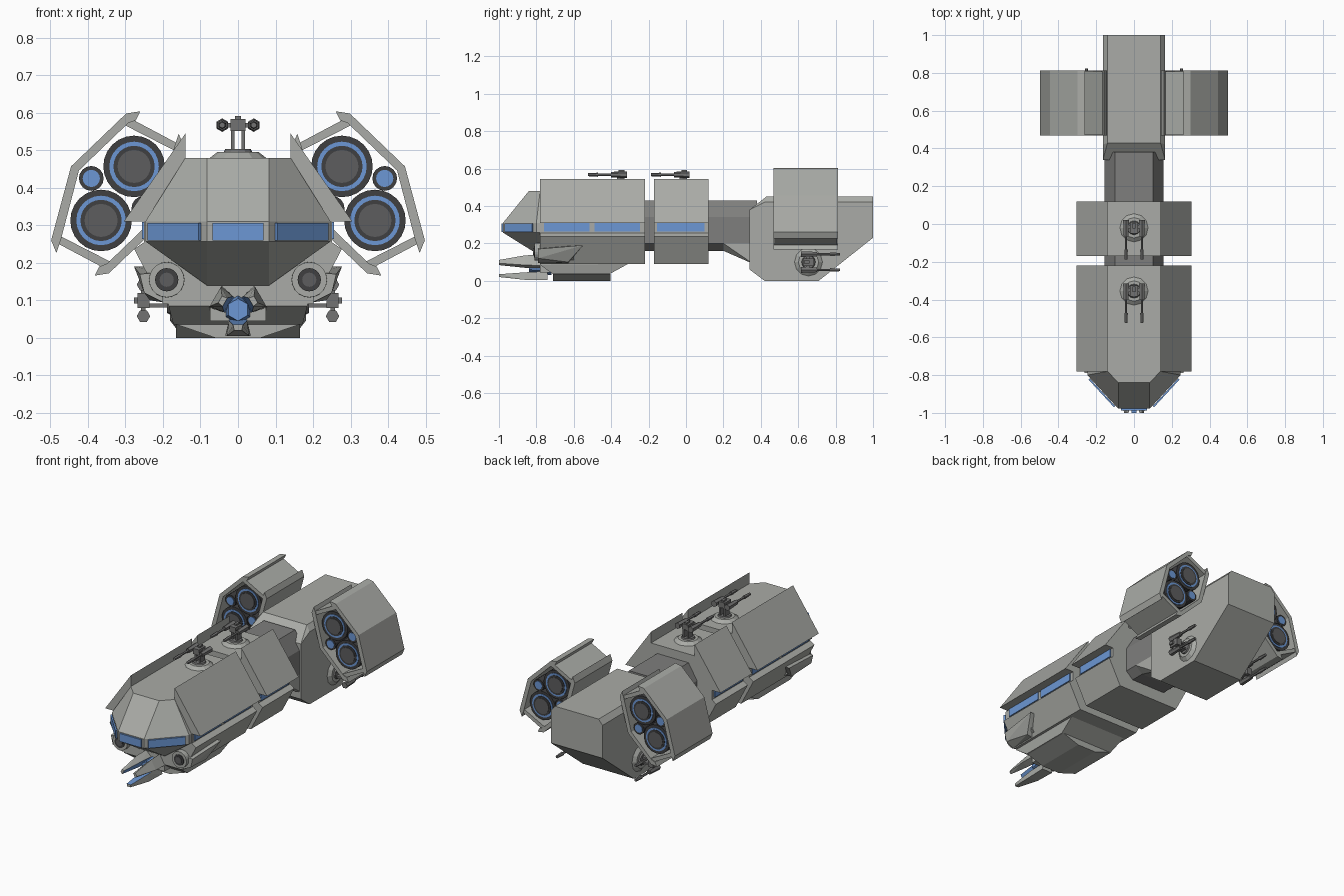
import bpy, bmesh, math
from mathutils import Matrix, Vector

if "Cube" in bpy.data.objects:
    bpy.data.objects.remove(bpy.data.objects["Cube"])


def material(name, rgb):
    m = bpy.data.materials.new(name)
    m.diffuse_color = (*rgb, 1)
    m.use_nodes = True
    m.node_tree.nodes["Principled BSDF"].inputs["Base Color"].default_value = m.diffuse_color
    return m


HULL = material("hull grey", (0.40, 0.41, 0.385))
NECK = material("mid grey", (0.21, 0.21, 0.205))
GUN = material("gun grey", (0.17, 0.17, 0.168))
DARK = material("engine dark", (0.05, 0.05, 0.052))
DISC = material("engine disc grey", (0.11, 0.11, 0.112))
BLUE = material("glow blue", (0.15, 0.31, 0.66))


def finish(name, bm, mats, mtx=None, rule=None):
    if mtx is not None:
        bm.transform(mtx)
    bmesh.ops.recalc_face_normals(bm, faces=bm.faces)
    bm.normal_update()
    if rule:
        for f in bm.faces:
            f.material_index = rule(f)
    me = bpy.data.meshes.new(name)
    bm.to_mesh(me)
    bm.free()
    for m in mats:
        me.materials.append(m)
    ob = bpy.data.objects.new(name, me)
    bpy.context.collection.objects.link(ob)
    return ob


def prism(name, section, y0, y1, mat, mtx=None):
    """Extrude an (x, z) section along y."""
    bm = bmesh.new()
    face = bm.faces.new([bm.verts.new((x, y0, z)) for x, z in section])
    ext = bmesh.ops.extrude_face_region(bm, geom=[face])
    bmesh.ops.translate(bm, vec=(0, y1 - y0, 0),
                        verts=[v for v in ext["geom"] if isinstance(v, bmesh.types.BMVert)])
    return finish(name, bm, [mat], mtx)


def hull(name, pts, mats, mtx=None, rule=None, mirror=False):
    """Faceted convex solid around a few points."""
    if mirror:
        pts = list(pts) + [(-x, y, z) for x, y, z in pts]
    bm = bmesh.new()
    for p in pts:
        bm.verts.new(p)
    res = bmesh.ops.convex_hull(bm, input=bm.verts)
    loose = [v for v in bm.verts if not v.link_faces]
    bmesh.ops.delete(bm, geom=loose, context="VERTS")
    bmesh.ops.dissolve_limit(bm, angle_limit=0.02, verts=bm.verts, edges=bm.edges)
    return finish(name, bm, mats, mtx, rule)


def box(name, c, size, mat, mtx=None):
    bm = bmesh.new()
    bmesh.ops.create_cube(bm, size=1, matrix=Matrix.Translation(c) @ Matrix.Diagonal((*size, 1)))
    return finish(name, bm, [mat], mtx)


def rod(name, x, z, y0, y1, r0, r1, mat, n=24, mtx=None):
    """Cylinder or cone along y, radius r0 at y0 and r1 at y1."""
    bm = bmesh.new()
    bmesh.ops.create_cone(bm, cap_ends=True, segments=n, radius1=r0, radius2=r1, depth=y1 - y0,
                          matrix=Matrix.Translation((x, (y0 + y1) / 2, z)) @ Matrix.Rotation(-math.pi / 2, 4, "X"))
    return finish(name, bm, [mat], mtx)


# Two armoured hull modules with raised plates and a recessed window slot
half = [(.14, .48), (.14, .545), (.305, .31), (.25, .31), (.25, .255), (.277, .237), (.2, .09)]
section = half + [(-x, z) for x, z in reversed(half)]
prism("front_module", section, -.78, -.22, HULL)
prism("middle_module", section, -.17, .12, HULL)
for s in (1, -1):
    for y0, y1 in ((-.76, -.515), (-.49, -.245), (-.155, .10)):
        box("side_window", (s * .252, (y0 + y1) / 2, .286), (.008, y1 - y0, .046), BLUE)

# Neck joining the modules to the stern
neck = [(.10, .43), (.155, .34), (.155, .2), (.11, .16)]
prism("neck", neck + [(-x, z) for x, z in reversed(neck)], -.3, .38, NECK)
hull("neck_gusset", [(.155, .2, .2), (.11, .2, .16), (.155, .36, .2), (.155, .36, .09)], [HULL], mirror=True)

# Faceted cockpit head with a window band
hull("cockpit_head", [(.14, -.76, .48), (.14, -.78, .48), (.083, -.84, .48),
                      (.247, -.76, .31), (.247, -.80, .31), (.083, -.978, .31),
                      (.247, -.76, .257), (.247, -.80, .257), (.083, -.978, .257),
                      (.083, -.76, .14), (.083, -.79, .14)], [HULL], mirror=True)
box("front_window", (0, -.982, .283), (.136, .009, .046), BLUE)
for s in (1, -1):
    m = Matrix.Translation((s * .170, -.894, .283)) @ Matrix.Rotation(s * math.atan2(.178, .164), 4, "Z")
    box("cockpit_side_window", (0, 0, 0), (.2, .009, .046), BLUE, m)

# Keel below the front module
hull("keel", [(.185, -.78, .1), (.185, -.78, .085), (.172, -.71, .035),
              (.172, -.41, .035), (.185, -.31, .09), (.185, -.31, .1)], [HULL], mirror=True)
hull("keel_bottom", [(.165, -.71, .036), (.165, -.405, .036), (.06, -.71, 0), (.06, -.405, 0)],
     [HULL], mirror=True)

# Side pods with round ports beside the keel
for s in (1, -1):
    hull("pod_fairing", [(s * x, y, z) for x, y, z in (
        (.2, -.79, .175), (.262, -.79, .17), (.25, -.79, .12), (.2, -.79, .095),
        (.277, -.55, .19), (.2, -.55, .19), (.235, -.63, .1), (.2, -.63, .095))], [HULL])
    rod("pod_ring", s * .19, .155, -.81, -.6, .047, .05, HULL, 20)
    rod("pod_port", s * .19, .155, -.814, -.7, .031, .031, DARK, 20)
    rod("pod_port_core", s * .19, .155, -.817, -.7, .019, .019, DISC, 16)

# Three-pronged claw, blue on the inner faces
for a in (30, 150, 270):
    r = math.radians(a)
    out, side = Vector((math.cos(r), 0, math.sin(r))), Vector((-math.sin(r), 0, math.cos(r)))
    c = Vector((0, 0, .075))
    pts = [c + out * d + side * w * k + Vector((0, y, 0))
           for y, d, w in ((-.74, .024, .024), (-.74, .07, .034), (-.86, .03, .024), (-.86, .07, .03),
                           (-1, .04, .013), (-1, .055, .01)) for k in (1, -1)]
    hull("claw_prong", pts, [HULL, BLUE], rule=lambda f, o=out: int(f.normal.dot(o) < -.7))
rod("claw_core", 0, .075, -.84, -.72, .03, .045, BLUE, 6)
box("claw_mount", (0, -.755, .09), (.15, .05, .09), HULL)

# Stern block
hull("stern_block", [(.165, y, z) for y, z in ((.34, .06), (.42, 0), (.71, 0), (1, .23), (1, .42),
                                               (.42, .42), (.34, .38))]
     + [(.14, .43, .45), (.14, 1, .45)], [HULL], mirror=True)

# Engine clusters: two hooked cowls each, cross panels and through-running engines
cowl = [(.26, .604), (.298, .598), (.445, .457), (.498, .26), (.484, .226),
        (.472, .262), (.424, .446), (.293, .572), (.272, .58)]
panel = [(.285, .584), (.155, .515), (.165, .497), (.300, .566)]
CX, CZ = .321, .385
for s in (1, -1):
    for k in (1, -1):
        turn = lambda pts: [(s * (CX + k * (x - CX)), CZ + k * (z - CZ)) for x, z in pts]
        prism("engine_cowl", turn(cowl), .468, .812, HULL)
        prism("engine_cross_panel", turn(panel), .472, .808, HULL)
        (bx, bz), (sx, sz) = turn([(.277, .457), (.391, .425)])
        for i, (r, mat, part) in enumerate(((.082, DARK, "casing"), (.066, BLUE, "glow_ring"),
                                            (.055, DARK, "inner_ring"), (.044, DISC, "disc"))):
            rod("engine_" + part, bx, bz, .49 - i * .003, .79 + i * .003, r, r, mat)
        for i, (r, mat, part) in enumerate(((.033, DARK, "casing"), (.023, BLUE, "glow"))):
            rod("small_engine_" + part, sx, sz, .49 - i * .003, .79 + i * .003, r, r, mat, 16)


# Twin-barrel turrets: local z is up, barrels point to local -y
def turret(m):
    up = m @ Matrix.Rotation(math.pi / 2, 4, "X")
    rod("turret_base", 0, 0, -.004, .016, .08, .054, HULL, 12, up)
    rod("turret_collar", 0, 0, .01, .024, .04, .034, GUN, 12, up)
    for k in (1, -1):
        box("turret_strut", (k * .014, .005, .045), (.01, .04, .06), GUN, m)
        rod("turret_gun_body", k * .042, .087, -.045, .04, .014, .018, GUN, 6, m)
        rod("turret_barrel", k * .042, .087, -.165, -.03, .007, .007, GUN, 6, m)
        rod("turret_muzzle", k * .042, .087, -.168, -.115, .008, .011, GUN, 6, m)
    box("turret_cradle", (0, 0, .087), (.04, .06, .032), GUN, m)
    box("turret_axle", (0, .005, .087), (.07, .018, .012), GUN, m)
    box("turret_sight", (0, .01, .106), (.016, .03, .012), GUN, m)


for y in (-.355, -.02):
    turret(Matrix.Translation((0, y, .48)))
for s in (1, -1):
    axes = Matrix(((0, 0, s, 0), (0, -1, 0, 0), (s, 0, 0, 0), (0, 0, 0, 1)))
    turret(Matrix.Translation((s * .165, .655, .1)) @ axes)
